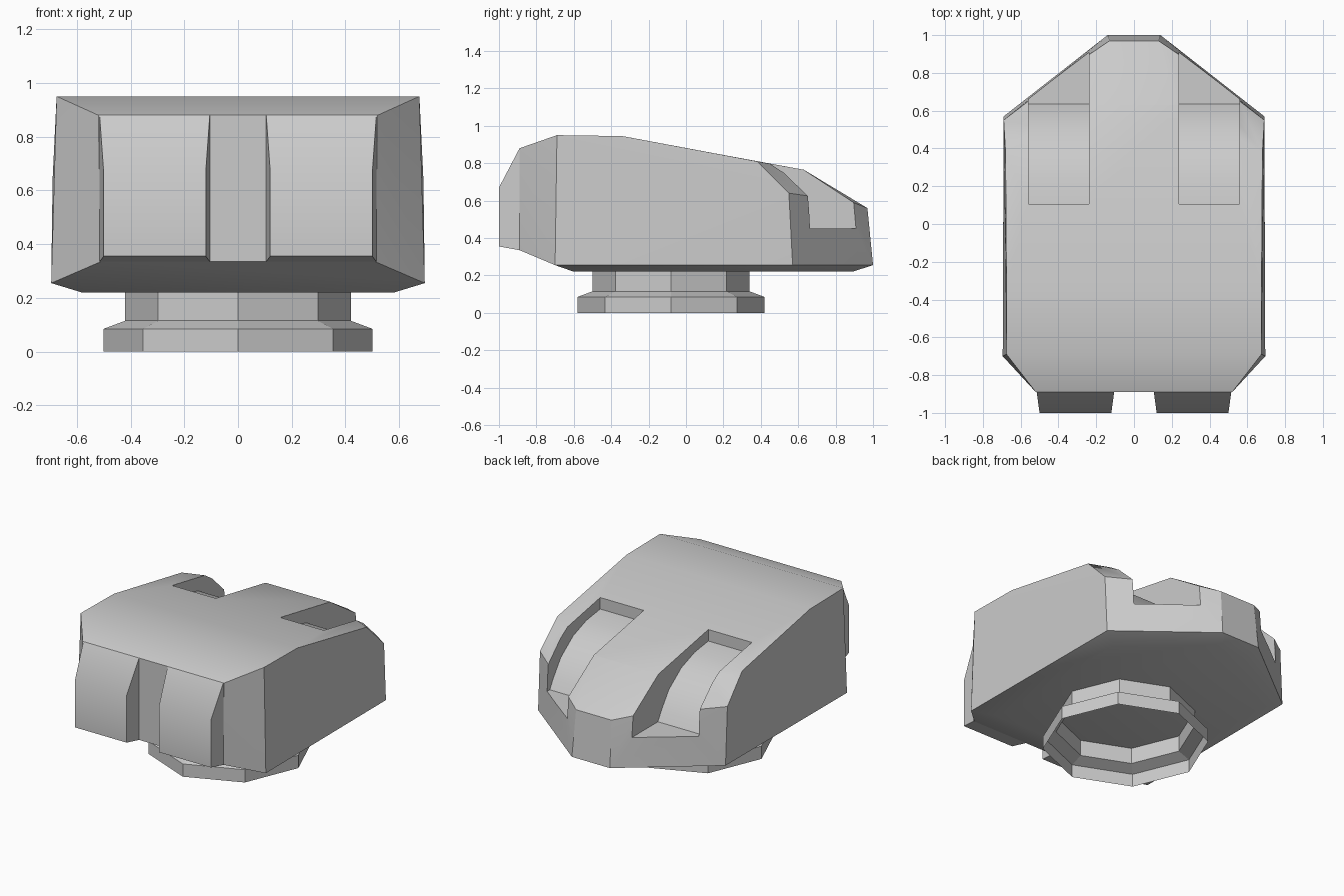
import bpy, bmesh
from math import pi, radians, cos, sin

if "Cube" in bpy.data.objects:
    bpy.data.objects.remove(bpy.data.objects["Cube"])


def finish(name, bm):
    bmesh.ops.recalc_face_normals(bm, faces=bm.faces)
    mesh = bpy.data.meshes.new(name)
    bm.to_mesh(mesh)
    bm.free()
    obj = bpy.data.objects.new(name, mesh)
    bpy.context.collection.objects.link(obj)
    return obj


def hull(name, points):
    bm = bmesh.new()
    for p in points:
        bm.verts.new(p)
    res = bmesh.ops.convex_hull(bm, input=bm.verts)
    junk = {g for g in res["geom_interior"] if isinstance(g, bmesh.types.BMVert)}
    bmesh.ops.delete(bm, geom=list(junk), context='VERTS')
    bmesh.ops.dissolve_limit(bm, angle_limit=radians(1.5), verts=bm.verts, edges=bm.edges)
    return finish(name, bm)


def extrude_x(name, profile, x0, x1):
    bm = bmesh.new()
    face = bm.faces.new([bm.verts.new((x0, y, z)) for y, z in profile])
    ext = bmesh.ops.extrude_face_region(bm, geom=[face])
    moved = [g for g in ext["geom"] if isinstance(g, bmesh.types.BMVert)]
    bmesh.ops.translate(bm, verts=moved, vec=(x1 - x0, 0, 0))
    return finish(name, bm)


def smooth(obj, angle):
    bpy.ops.object.select_all(action='DESELECT')
    obj.select_set(True)
    bpy.context.view_layer.objects.active = obj
    bpy.ops.object.shade_smooth_by_angle(angle=radians(angle))


# Main housing: one half of the corner points, mirrored
half = [
    (.51, -.89, .335), (.52, -.89, .88),                       # front
    (.675, -.69, .95), (.675, -.34, .945), (.68, .38, .81),    # top edge
    (.69, .55, .64), (.69, .57, .255), (.695, -.70, .255),     # side corners
    (.235, .63, .765), (.24, .895, .59),                       # rear ridge
    (.13, .97, .56), (.14, 1.0, .255),                         # rear nose
    (.58, -.60, .22), (.58, .50, .22), (.12, .89, .22),        # underside
]
body = hull("housing", half + [(-x, y, z) for x, y, z in half])

# Rear slots with a curved floor
slot_profile = [(.105, .785), (.25, .765), (.39, .715), (.52, .62), (.60, .51), (.635, .45),
                (1.1, .45), (1.1, 1.1), (.105, 1.1)]
cutters = []
for s in (-1, 1):
    cutter = extrude_x("slot_cutter", slot_profile, s * .238, s * .558)
    cutter.hide_render = True
    mod = body.modifiers.new("slot", 'BOOLEAN')
    mod.operation = 'DIFFERENCE'
    mod.solver = 'EXACT'
    mod.object = cutter
    cutters.append(cutter)
bpy.context.view_layer.update()
cut = bpy.data.meshes.new_from_object(body.evaluated_get(bpy.context.evaluated_depsgraph_get()))
body.modifiers.clear()
body.data = cut
for c in cutters:
    bpy.data.objects.remove(c)
smooth(body, 28)

# Two raised front pads
for s, side in ((-1, "left"), (1, "right")):
    pts = []
    for xi, xo, y, z0, z1 in ((.105, .515, -.89, .335, .88), (.12, .50, -1.0, .355, .67)):
        pts += [(s * x, y, z) for x in (xi, xo) for z in (z0, z1)]
    smooth(hull(side + "_front_pad", pts), 28)

# Open octagonal mounting collar
bm = bmesh.new()
rings = [[bm.verts.new((r * cos(i * pi / 4), r * sin(i * pi / 4) - .08, z)) for i in range(8)]
         for r, z in ((.5, 0), (.5, .085), (.42, .115), (.42, .222))]
for a, b in zip(rings, rings[1:]):
    for i in range(8):
        j = (i + 1) % 8
        bm.faces.new((a[i], a[j], b[j], b[i]))
finish("mounting_collar", bm)
